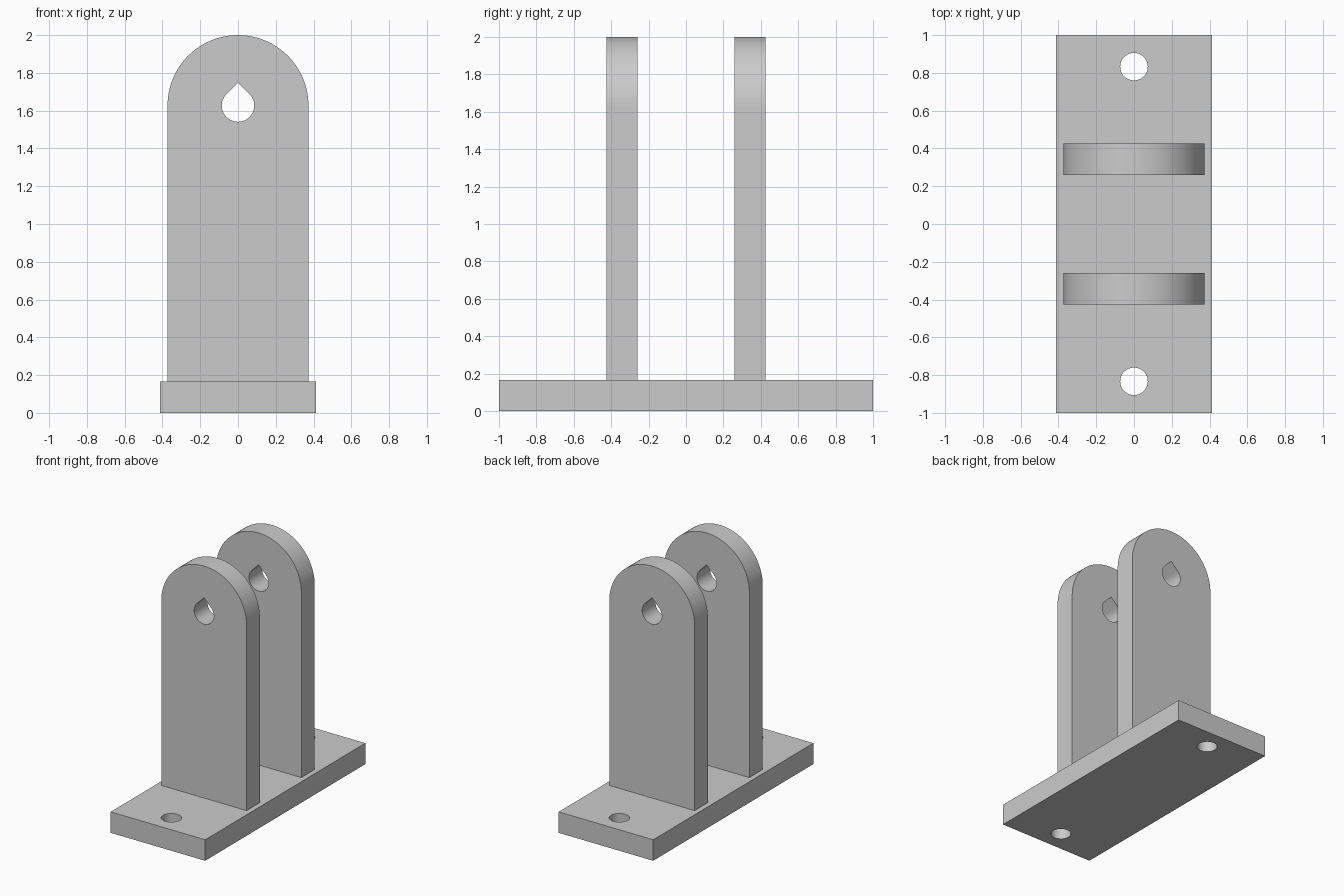
import bpy
import bmesh
from math import sin, cos, pi
from mathutils import Vector, Matrix

default = bpy.data.objects.get("Cube")
if default:
    bpy.data.objects.remove(default, do_unlink=True)

# Dimensions
BASE_HALF_X, BASE_HALF_Y, THICK = 0.413, 1.0, 0.166
BOLT_Y, BOLT_R = 0.833, 0.073
LUG_HALF_X, LUG_Y = 0.373, 0.342
PIN_Z, PIN_R = 2 - LUG_HALF_X, 0.086

grey = bpy.data.materials.new("light_grey")
grey.use_nodes = True
grey.diffuse_color = (0.6, 0.6, 0.6, 1)
grey.node_tree.nodes["Principled BSDF"].inputs["Base Color"].default_value = grey.diffuse_color


def arc(cx, cy, r, start, end, steps):
    """Points along an arc, both ends included."""
    angles = [start + (end - start) * i / steps for i in range(steps + 1)]
    return [(cx + r * cos(a), cy + r * sin(a)) for a in angles]


def plate(name, loops, matrix):
    """Fill an outline with holes, extrude it by THICK and place it."""
    bm = bmesh.new()
    for points in loops:
        verts = [bm.verts.new((x, y, 0)) for x, y in points]
        for a, b in zip(verts, verts[1:] + verts[:1]):
            bm.edges.new((a, b))
    bmesh.ops.triangle_fill(bm, edges=bm.edges[:], use_beauty=True)
    extruded = bmesh.ops.extrude_face_region(bm, geom=bm.faces[:], use_keep_orig=True)
    top = [v for v in extruded["geom"] if isinstance(v, bmesh.types.BMVert)]
    bmesh.ops.translate(bm, verts=top, vec=Vector((0, 0, THICK)))
    bmesh.ops.recalc_face_normals(bm, faces=bm.faces[:])
    bm.transform(matrix)
    mesh = bpy.data.meshes.new(name)
    bm.to_mesh(mesh)
    bm.free()
    mesh.materials.append(grey)
    obj = bpy.data.objects.new(name, mesh)
    bpy.context.collection.objects.link(obj)
    bpy.ops.object.select_all(action="DESELECT")
    obj.select_set(True)
    bpy.context.view_layer.objects.active = obj
    bpy.ops.object.shade_smooth_by_angle(angle=pi / 6)


# Base plate with a bolt hole near each end
corners = [(sx * BASE_HALF_X, sy * BASE_HALF_Y)
           for sx, sy in ((-1, -1), (1, -1), (1, 1), (-1, 1))]
bolt_holes = [arc(0, s * BOLT_Y, BOLT_R, 0, 2 * pi, 48)[:-1] for s in (-1, 1)]
plate("base_plate", [corners] + bolt_holes, Matrix())

# Upright lugs: rounded top and a teardrop pin hole
outline = [(-LUG_HALF_X, THICK), (LUG_HALF_X, THICK)]
outline += arc(0, PIN_Z, LUG_HALF_X, 0, pi, 64)
teardrop = arc(0, PIN_Z, PIN_R, pi * 0.75, pi * 2.25, 48)
teardrop.append((0, PIN_Z + PIN_R * 2 ** 0.5))
for name, side in (("front_lug", -1), ("back_lug", 1)):
    place = Matrix.Translation((0, side * LUG_Y + THICK / 2, 0)) @ Matrix.Rotation(pi / 2, 4, "X")
    plate(name, [outline, teardrop], place)
